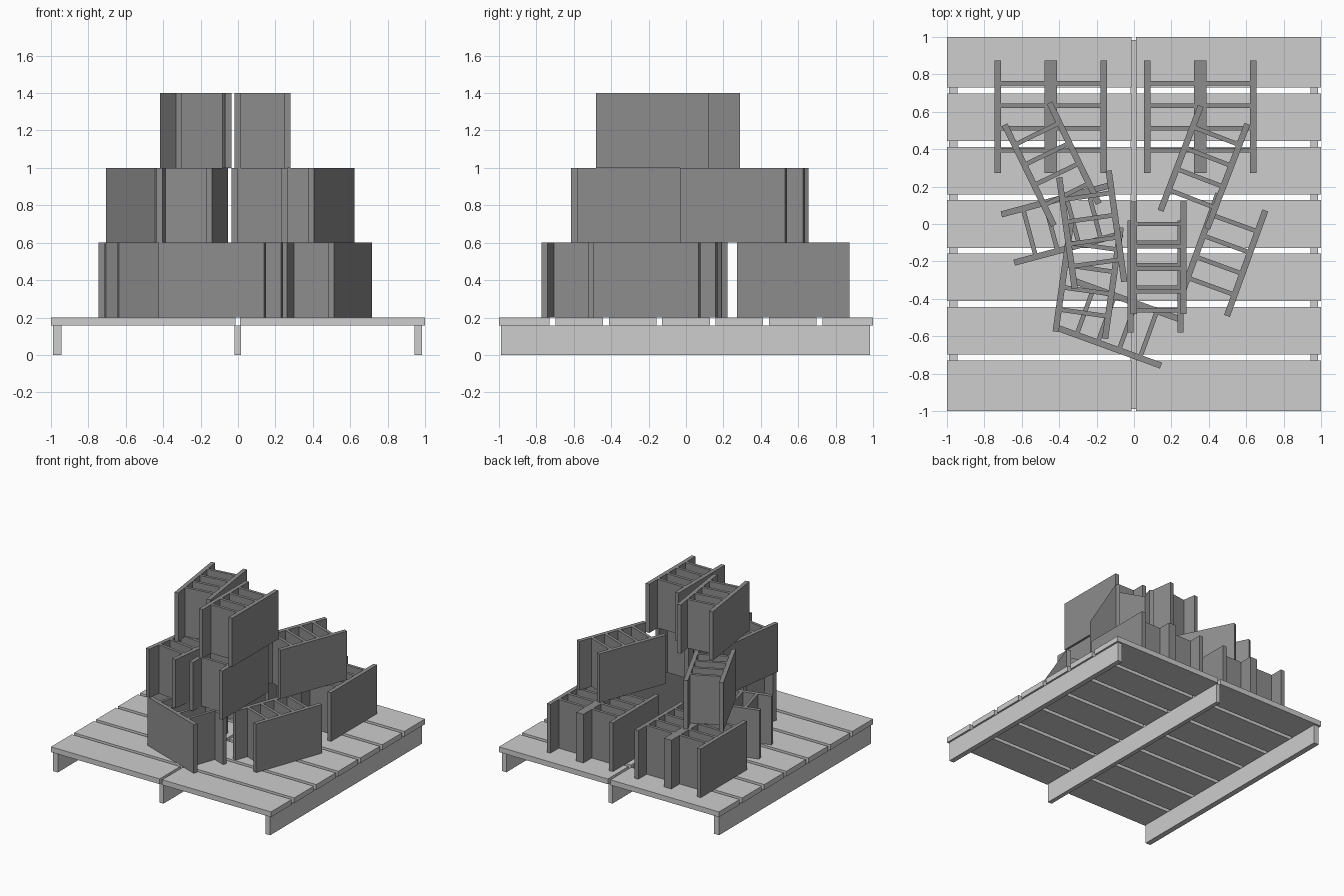
import bpy, bmesh, math
from mathutils import Matrix, Vector

if "Cube" in bpy.data.objects:
    bpy.data.objects.remove(bpy.data.objects["Cube"])


def flat(name, v):
    m = bpy.data.materials.new(name)
    m.diffuse_color = (v, v, v, 1)
    m.use_nodes = True
    m.node_tree.nodes["Principled BSDF"].inputs["Base Color"].default_value = m.diffuse_color
    return m


LIGHT = flat("pale grey", 0.61)
DARK = flat("mid grey", 0.265)


def boxes(name, mat, parts, matrix=Matrix()):
    """One object from boxes given as (x0, x1, y0, y1, z0, z1)."""
    bm = bmesh.new()
    for x0, x1, y0, y1, z0, z1 in parts:
        c = Vector((x0 + x1, y0 + y1, z0 + z1)) / 2
        s = Matrix.Diagonal((x1 - x0, y1 - y0, z1 - z0, 1))
        bmesh.ops.create_cube(bm, size=1, matrix=Matrix.Translation(c) @ s)
    me = bpy.data.meshes.new(name)
    bm.to_mesh(me)
    bm.free()
    me.materials.append(mat)
    ob = bpy.data.objects.new(name, me)
    ob.matrix_world = matrix
    bpy.context.collection.objects.link(ob)


# pallet bearers
for name, x0, x1 in (("left_bearer", -0.99, -0.945), ("middle_bearer", -0.02, 0.015),
                     ("right_bearer", 0.943, 0.985)):
    boxes(name, LIGHT, [(x0, x1, -0.99, 0.985, 0, 0.157)])

# pallet deck: seven rows of two boards, outer rows slightly wider
for i in range(-3, 4):
    y0 = -1 if i == -3 else i * 0.286 - 0.127
    y1 = 1 if i == 3 else i * 0.286 + 0.127
    boxes("left_deck_board", LIGHT, [(-1, -0.013, y0, y1, 0.157, 0.2)])
    boxes("right_deck_board", LIGHT, [(0.011, 1, y0, y1, 0.157, 0.2)])


# hollow block: two long side walls joined by four webs
def block(x, y, tier, angle):
    w, l, t, h = 0.15, 0.3, 0.033, 0.4
    parts = [(-w, t - w, -l, l, 0, h), (w - t, w, -l, l, 0, h)]
    for k in (-0.18, -0.06, 0.06, 0.18):
        parts.append((t - w, w - t, k - 0.012, k + 0.012, 0, h))
    m = Matrix.Translation((x, y, 0.2 + tier * h)) @ Matrix.Rotation(math.radians(angle), 4, 'Z')
    boxes("hollow_block", DARK, parts, m)


for x, y, tier, angle in (
        # bottom tier
        (-0.595, 0.573, 0, 0), (-0.295, 0.573, 0, 0), (0.204, 0.573, 0, 0), (0.504, 0.573, 0, 0),
        (-0.385, 0.0, 0, -75), (-0.092, -0.529, 0, 70), (0.474, -0.164, 0, -20),
        # middle tier
        (-0.44, 0.32, 1, 26), (0.374, 0.303, 1, -21), (-0.245, -0.297, 1, -8), (0.115, -0.28, 1, 0),
        # top tier
        (-0.226, -0.03, 2, 8), (0.132, -0.18, 2, 0)):
    block(x, y, tier, angle)
